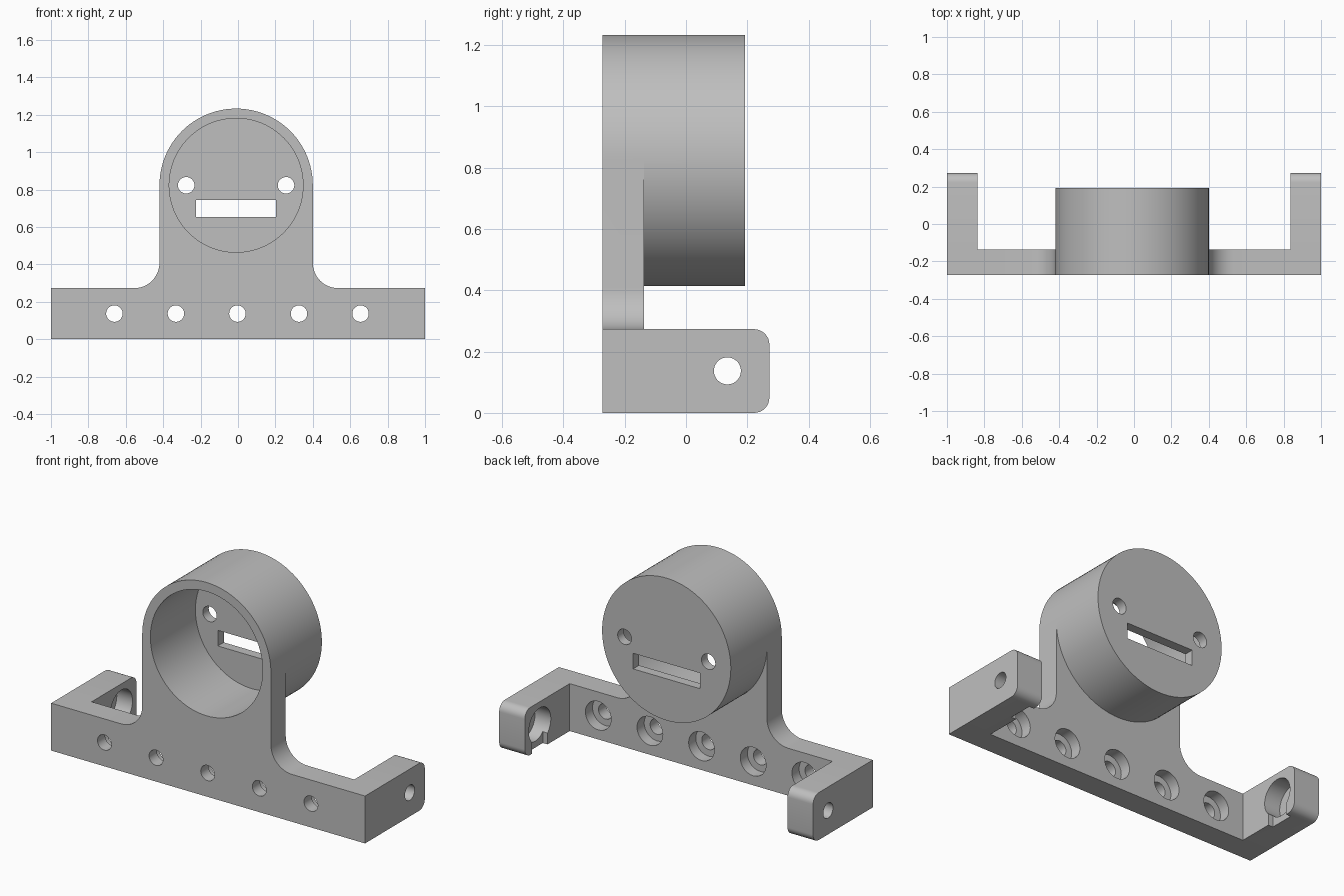
import bpy, bmesh, math
from mathutils import Vector

cube = bpy.data.objects.get("Cube")
if cube:
    bpy.data.objects.remove(cube, do_unlink=True)

grey = bpy.data.materials.new("plain_grey")
grey.use_nodes = True
colour = (0.52, 0.52, 0.52, 1)
grey.diffuse_color = colour
grey.node_tree.nodes["Principled BSDF"].inputs["Base Color"].default_value = colour

# Main dimensions
FRONT, PLATE_BACK, CUP_BACK, ARM_BACK = -0.272, -0.137, 0.192, 0.272
BAR_TOP, MID_Z = 0.273, 0.137
CUP_X, CUP_Z, CUP_R, BORE_R = -0.01, 0.823, 0.41, 0.358
ARM_IN, HOLE_R, FILLET = 0.837, 0.044, 0.135


def arc(cx, cy, r, start, end, n):
    angles = [math.radians(start + (end - start) * i / n) for i in range(n + 1)]
    return [(cx + r * math.cos(a), cy + r * math.sin(a)) for a in angles]


def circle(cx, cy, r, n=64):
    return arc(cx, cy, r, 0, 360, n)[:-1]


def rect(x0, x1, y0, y1):
    return [(x0, y0), (x1, y0), (x1, y1), (x0, y1)]


def prism(name, profile, axis, start, end):
    """Extrude a profile: axis 'y' takes (x, z) points, axis 'x' takes (y, z)."""
    def place(p, d):
        return Vector((p[0], d, p[1])) if axis == "y" else Vector((d, p[0], p[1]))
    bm = bmesh.new()
    face = bm.faces.new([bm.verts.new(place(p, start)) for p in profile])
    new = bmesh.ops.extrude_face_region(bm, geom=[face])["geom"]
    bmesh.ops.translate(bm, verts=[v for v in new if isinstance(v, bmesh.types.BMVert)],
                        vec=place((0, 0), end - start))
    bmesh.ops.recalc_face_normals(bm, faces=bm.faces)
    mesh = bpy.data.meshes.new(name)
    bm.to_mesh(mesh)
    bm.free()
    mesh.materials.append(grey)
    obj = bpy.data.objects.new(name, mesh)
    bpy.context.collection.objects.link(obj)
    return obj


def combine(target, tool, operation):
    tool.hide_render = True
    bpy.context.view_layer.objects.active = target
    mod = target.modifiers.new(operation.lower(), "BOOLEAN")
    mod.operation, mod.solver, mod.object = operation, "EXACT", tool
    bpy.ops.object.modifier_apply(modifier=mod.name)
    bpy.data.objects.remove(tool, do_unlink=True)


# Face plate: mounting bar, filleted neck and round head in one outline
right, left, fz = CUP_X + CUP_R, CUP_X - CUP_R, BAR_TOP + FILLET
outline = [(-1, 0), (1, 0), (1, BAR_TOP)]
outline += arc(right + FILLET, fz, FILLET, 270, 180, 12)
outline += arc(CUP_X, CUP_Z, CUP_R, 0, 180, 48)
outline += arc(left - FILLET, fz, FILLET, 0, -90, 12)
outline += [(-1, BAR_TOP)]
bracket = prism("mounting_bracket", outline, "y", FRONT, PLATE_BACK)

# Side arms with rounded back corners
r = 0.05
arm = [(FRONT, 0)] + arc(ARM_BACK - r, r, r, -90, 0, 8)
arm += arc(ARM_BACK - r, BAR_TOP - r, r, 0, 90, 8) + [(FRONT, BAR_TOP)]
for s in (-1, 1):
    combine(bracket, prism("side_arm", arm, "x", s * ARM_IN, s), "UNION")

# Cup body, then its bore with a thin floor at the back
combine(bracket, prism("cup", circle(CUP_X, CUP_Z, CUP_R, 96), "y", FRONT, CUP_BACK), "UNION")
combine(bracket, prism("bore", circle(CUP_X, CUP_Z, BORE_R, 96), "y", FRONT - 0.1, CUP_BACK - 0.054),
        "DIFFERENCE")

# Slot and two holes through the cup floor
combine(bracket, prism("slot", rect(-0.225, 0.203, 0.653, 0.743), "y", 0, 0.4), "DIFFERENCE")
for s in (-1, 1):
    combine(bracket, prism("cup_hole", circle(CUP_X + s * 0.267, CUP_Z, HOLE_R), "y", 0, 0.4),
            "DIFFERENCE")

# Counterbored screw holes along the bar
for i in range(-2, 3):
    x = i * 0.329 - 0.003
    combine(bracket, prism("screw_hole", circle(x, MID_Z, HOLE_R), "y", -0.5, 0), "DIFFERENCE")
    combine(bracket, prism("counterbore", circle(x, MID_Z, 0.082), "y", PLATE_BACK - 0.065, -0.1),
            "DIFFERENCE")

# Arm pivot holes with an inner recess and a shallow entry groove from below
py = 0.135
for s in (-1, 1):
    inner = s * (ARM_IN - 0.05)
    combine(bracket, prism("pivot_hole", circle(py, MID_Z, HOLE_R), "x", inner, s * 1.1), "DIFFERENCE")
    combine(bracket, prism("recess", circle(py, MID_Z, 0.1), "x", inner, s * (ARM_IN + 0.1)),
            "DIFFERENCE")
    combine(bracket, prism("groove", rect(py - 0.07, py + 0.07, -0.1, MID_Z), "x", inner,
                           s * (ARM_IN + 0.03)), "DIFFERENCE")

# Smooth curves, crisp edges
bpy.ops.object.select_all(action="DESELECT")
bracket.select_set(True)
bpy.context.view_layer.objects.active = bracket
bpy.ops.object.shade_smooth_by_angle(angle=math.radians(30))
